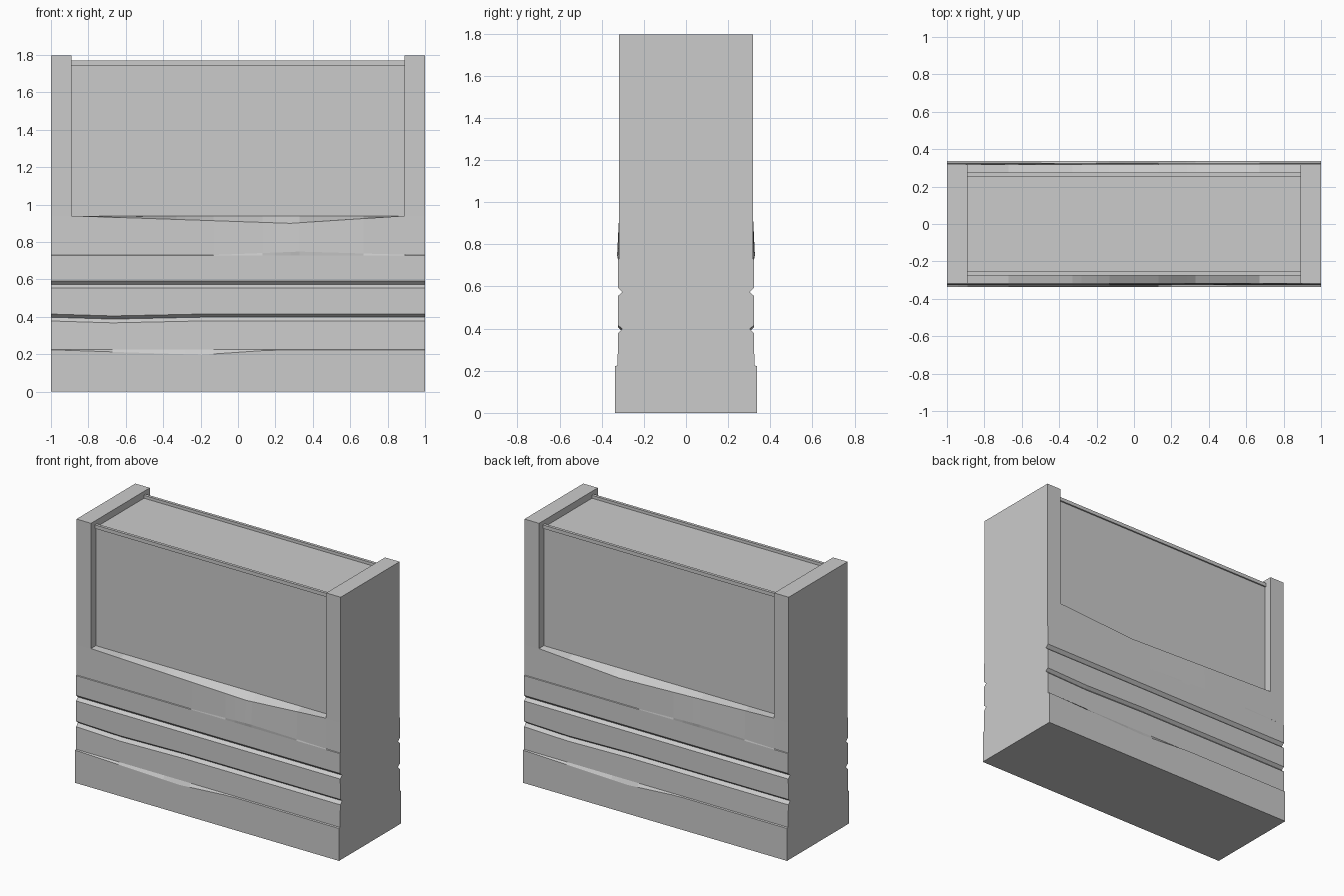
import bpy
import bmesh

cube = bpy.data.objects.get("Cube")
if cube:
    bpy.data.objects.remove(cube, do_unlink=True)

stone = bpy.data.materials.new("grey stone")
stone.use_nodes = True
GREY = (0.6, 0.6, 0.6, 1)
stone.diffuse_color = GREY
stone.node_tree.nodes["Principled BSDF"].inputs["Base Color"].default_value = GREY


def finish(name, bm):
    bmesh.ops.recalc_face_normals(bm, faces=bm.faces)
    mesh = bpy.data.meshes.new(name)
    bm.to_mesh(mesh)
    bm.free()
    mesh.materials.append(stone)
    bpy.context.collection.objects.link(bpy.data.objects.new(name, mesh))


def box(name, low, high):
    bm = bmesh.new()
    bmesh.ops.create_cube(bm, size=1)
    for v in bm.verts:
        v.co = [a + (b - a) * (c + 0.5) for a, b, c in zip(low, high, v.co)]
    finish(name, bm)


def peak(x, start, top, end):
    """Tent from 0 at start to 1 at top and back to 0 at end."""
    if x <= start or x >= end:
        return 0
    return (x - start) / (top - start) if x < top else (end - x) / (end - top)


def half_profile(x, side):
    """Outline of one long face, bottom to top; worn edges vary along x."""
    u = x * side                       # the back is turned half round
    chip = peak(u, -0.94, -0.2, 0.17)  # worn plinth edge
    lip = peak(u, -0.13, 0.33, 0.93)   # overhang above the seam
    sag = 0.01 * peak(u, -1, -0.67, -0.2)
    sill = peak(x, -0.89, 0.28, 0.89)
    return [
        (0.336, 0), (0.336, 0.222 - 0.025 * chip), (0.325, 0.225),
        (0.322, 0.378 - sag), (0.302, 0.398 - sag), (0.322, 0.415 - sag),
        (0.323, 0.555), (0.302, 0.573), (0.323, 0.593),
        (0.323, 0.728), (0.319 + 0.008 * lip, 0.731 + 0.018 * lip),
        (0.318, 0.94 - 0.04 * sill), (0.265, 0.94),
    ]


# Carved lower body, lofted along x
bm = bmesh.new()
rings = []
for x in (-1, -0.94, -0.89, -0.67, -0.33, -0.28, -0.2, -0.13, 0.13, 0.2, 0.28,
          0.33, 0.67, 0.89, 0.94, 1):
    front = [(x, -y, z) for y, z in half_profile(x, 1)]
    back = [(x, y, z) for y, z in half_profile(x, -1)]
    rings.append([bm.verts.new(p) for p in front + back[::-1]])
for a, b in zip(rings, rings[1:]):
    for i in range(len(a)):
        j = (i + 1) % len(a)
        bm.faces.new((a[i], a[j], b[j], b[i]))
bm.faces.new(rings[0])
bm.faces.new(rings[-1])
finish("carved_base", bm)

# Recessed central slab
box("central_slab", (-0.89, -0.265, 0.93), (0.89, 0.265, 1.75))

# End pillars
for name, s in (("right_pillar", -1), ("left_pillar", 1)):
    xs = sorted((0.89 * s, s))
    box(name, (xs[0], -0.318, 0.94), (xs[1], 0.318, 1.797))

# Thin mouldings along the top edges of the slab
for name, s in (("front_moulding", -1), ("back_moulding", 1)):
    ys = sorted((0.255 * s, 0.275 * s))
    box(name, (-0.89, ys[0], 1.745), (0.89, ys[1], 1.77))
